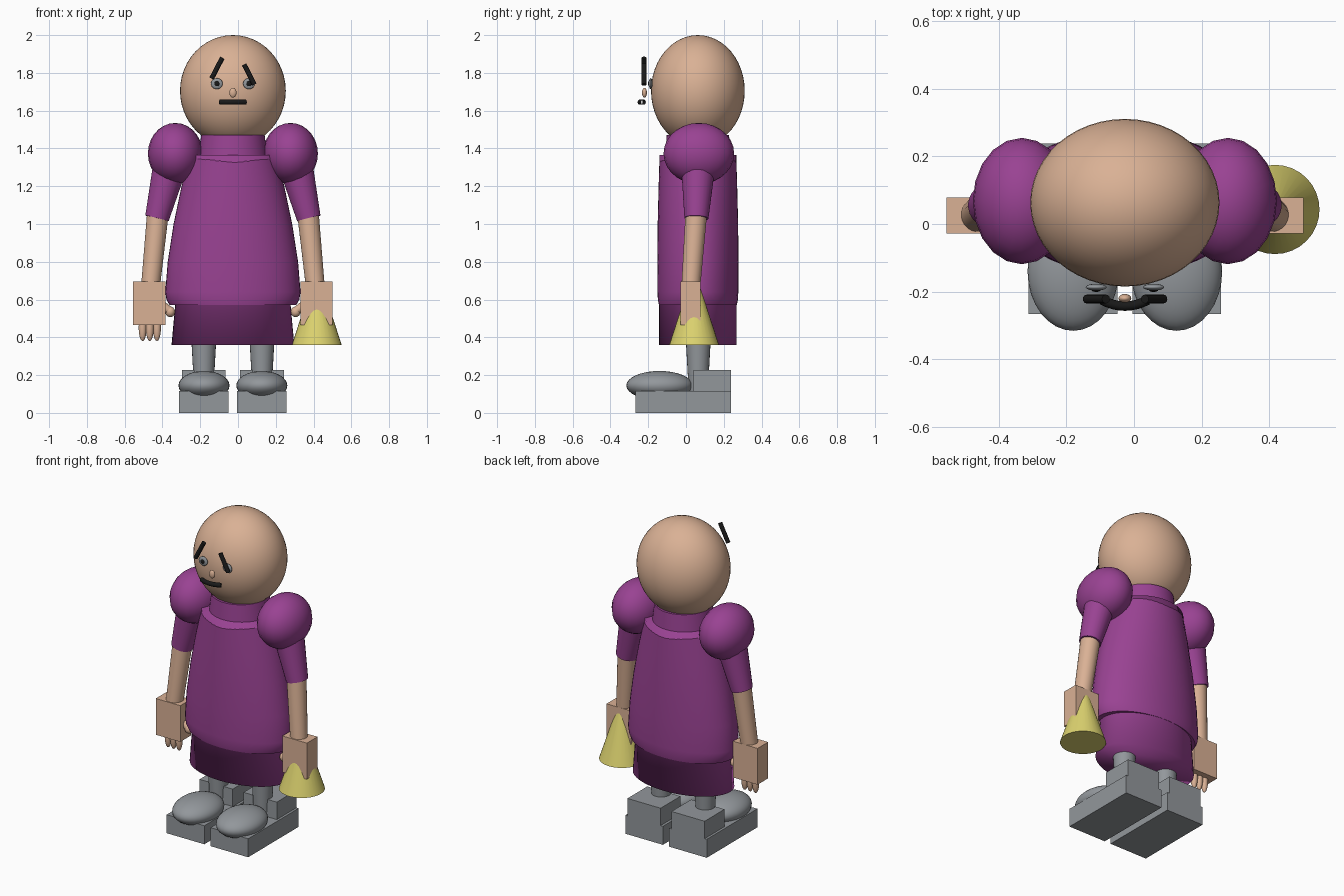
import bpy, math
from mathutils import Vector

if "Cube" in bpy.data.objects:
    bpy.data.objects.remove(bpy.data.objects["Cube"])

CX, CY = -0.027, 0.063   # body axis


def mat(name, rgb):
    m = bpy.data.materials.new(name)
    m.diffuse_color = (*rgb, 1)
    m.use_nodes = True
    m.node_tree.nodes["Principled BSDF"].inputs["Base Color"].default_value = m.diffuse_color
    return m


SKIN = mat("skin", (0.70, 0.44, 0.30))
PURPLE = mat("purple_cloth", (0.32, 0.055, 0.29))
GREY = mat("grey", (0.29, 0.31, 0.33))
YELLOW = mat("yellow_metal", (0.72, 0.65, 0.16))
BLACK = mat("black", (0.01, 0.01, 0.01))


def finish(name, material, soft=False):
    ob = bpy.context.object
    ob.name = name
    ob.data.materials.clear()
    ob.data.materials.append(material)
    if soft:
        bpy.ops.object.shade_smooth()
    else:
        bpy.ops.object.shade_smooth_by_angle(angle=math.radians(40))
    return ob


def ball(name, loc, radii, material, seg=32, rings=16):
    bpy.ops.mesh.primitive_uv_sphere_add(segments=seg, ring_count=rings, radius=1, location=loc)
    bpy.context.object.scale = radii
    return finish(name, material)


def box(name, lo, hi, material):
    lo, hi = Vector(lo), Vector(hi)
    bpy.ops.mesh.primitive_cube_add(size=1, location=(lo + hi) / 2)
    bpy.context.object.scale = hi - lo
    return finish(name, material)


def limb(name, a, b, r1, r2, material, seg=24):
    """Tapered round bar from a to b."""
    a, b = Vector(a), Vector(b)
    d = b - a
    bpy.ops.mesh.primitive_cone_add(vertices=seg, radius1=r1, radius2=r2, depth=d.length, location=(a + b) / 2)
    bpy.context.object.rotation_euler = d.to_track_quat('Z', 'Y').to_euler()
    return finish(name, material)


def loft(name, rings, material, seg=48, soft=False):
    """Stack of ellipses (z, x radius, y radius) around the body axis, capped."""
    verts, faces = [], []
    for z, a, b in rings:
        for i in range(seg):
            t = 2 * math.pi * i / seg
            verts.append((CX + a * math.cos(t), CY + b * math.sin(t), z))
    for k in range(len(rings) - 1):
        for i in range(seg):
            j = (i + 1) % seg
            faces.append((k * seg + i, k * seg + j, (k + 1) * seg + j, (k + 1) * seg + i))
    n = len(rings) - 1
    faces.append(tuple(reversed(range(seg))))
    faces.append(tuple(n * seg + i for i in range(seg)))
    me = bpy.data.meshes.new(name)
    me.from_pydata(verts, [], faces)
    ob = bpy.data.objects.new(name, me)
    bpy.context.collection.objects.link(ob)
    bpy.ops.object.select_all(action='DESELECT')
    ob.select_set(True)
    bpy.context.view_layer.objects.active = ob
    return finish(name, material, soft)


# Head, collar and dress
ball("head", (CX, CY, 1.705), (0.28, 0.248, 0.295), SKIN, 48, 24)
loft("collar", [(1.34, 0.185, 0.175), (1.47, 0.168, 0.165)], PURPLE)
loft("underdress", [(0.36, 0.325, 0.205), (1.365, 0.232, 0.204)], PURPLE, soft=True)
loft("overdress", [(0.57, 0.335, 0.206), (0.60, 0.352, 0.212), (0.64, 0.358, 0.214), (0.80, 0.345, 0.215),
                   (1.0, 0.314, 0.213), (1.2, 0.272, 0.208), (1.36, 0.230, 0.203)], PURPLE)

for side, s in (("left", -1), ("right", 1)):
    def p(x, y, z):
        return (CX + s * x, y, z)

    def pbox(name, x0, x1, y0, y1, z0, z1, material):
        xs = sorted((CX + s * x0, CX + s * x1))
        box(side + name, (xs[0], y0, z0), (xs[1], y1, z1), material)

    # Puffed shoulder, sleeve and forearm
    ball(side + "_shoulder_puff", p(0.305, 0.068, 1.373), (0.145, 0.187, 0.162), PURPLE, 20, 14)
    limb(side + "_sleeve", p(0.33, 0.065, 1.32), p(0.402, 0.055, 1.03), 0.092, 0.064, PURPLE)
    limb(side + "_forearm", p(0.395, 0.056, 1.08), p(0.437, 0.025, 0.66), 0.058, 0.050, SKIN)

    # Hand with fingers and thumb
    pbox("_hand", 0.357, 0.528, -0.028, 0.078, 0.466, 0.695, SKIN)
    for i, x in enumerate((0.402, 0.440, 0.478)):
        ball(f"{side}_finger_{i + 1}", p(x, 0.025, 0.45), (0.021, 0.021, 0.07), SKIN, 16, 10)
    limb(side + "_thumb", p(0.37, 0.025, 0.565), p(0.335, 0.025, 0.54), 0.024, 0.022, SKIN, 16)
    ball(side + "_thumb_tip", p(0.332, 0.025, 0.535), (0.026, 0.026, 0.028), SKIN, 16, 10)

    # Leg and shoe
    limb(side + "_leg", p(0.154, 0.065, 0.10), p(0.154, 0.065, 0.46), 0.050, 0.070, GREY)
    pbox("_shoe_sole", 0.022, 0.285, -0.267, 0.238, 0, 0.117, GREY)
    pbox("_shoe_heel", 0.038, 0.27, 0.04, 0.238, 0.11, 0.227, GREY)
    ball(side + "_shoe_toe", p(0.153, -0.14, 0.145), (0.135, 0.176, 0.077), GREY)

    # Eye
    ball(side + "_eye", p(0.085, -0.187, 1.743), (0.031, 0.010, 0.029), GREY, 24, 12)
    ball(side + "_pupil", p(0.085, -0.195, 1.743), (0.014, 0.006, 0.014), BLACK, 16, 8)

# Nose and slanted eyebrows
ball("nose", (CX, -0.220, 1.695), (0.019, 0.013, 0.026), SKIN, 16, 10)
limb("left_eyebrow", (-0.140, -0.222, 1.770), (-0.083, -0.222, 1.880), 0.013, 0.013, BLACK, 12)
limb("right_eyebrow", (0.032, -0.222, 1.845), (0.087, -0.222, 1.738), 0.013, 0.013, BLACK, 12)

# Mouth: bar bowed forward
curve = bpy.data.curves.new("mouth", 'CURVE')
curve.dimensions = '3D'
curve.bevel_depth = 0.014
curve.bevel_resolution = 3
spline = curve.splines.new('POLY')
spline.points.add(8)
for i, pt in enumerate(spline.points):
    u = i / 4 - 1
    pt.co = (CX + 0.068 * u, -0.243 + 0.018 * u * u, 1.645, 1)
curve.materials.append(BLACK)
bpy.context.collection.objects.link(bpy.data.objects.new("mouth", curve))

# Bell held in the right hand
limb("bell", (0.417, 0.043, 0.36), (0.417, 0.043, 0.74), 0.132, 0.008, YELLOW, 32)
